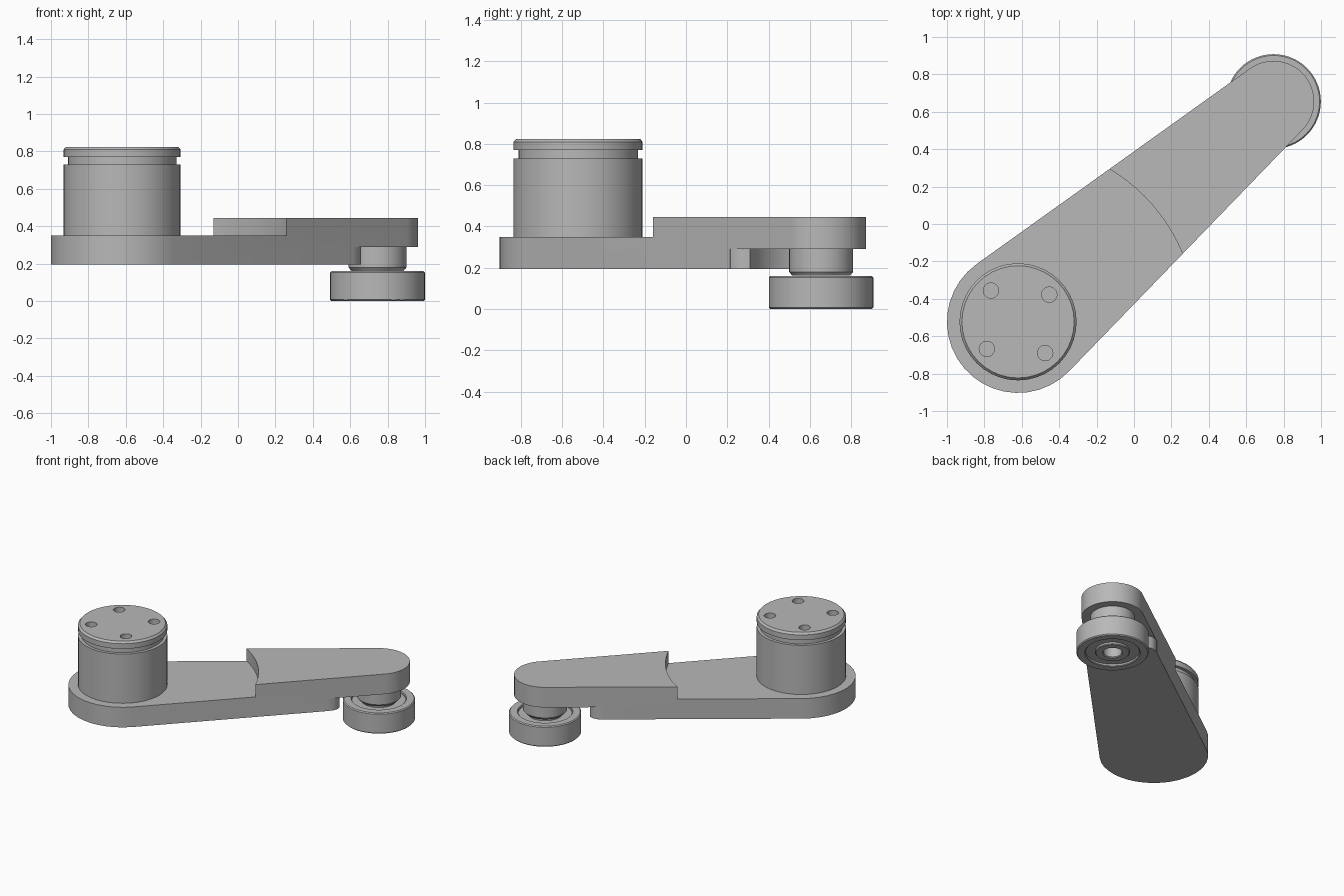
import bpy, bmesh, math
from mathutils import Vector, Matrix

cube = bpy.data.objects.get("Cube")
if cube:
    bpy.data.objects.remove(cube, do_unlink=True)

steel = bpy.data.materials.new("grey_steel")
steel.use_nodes = True
GREY = (0.48, 0.48, 0.48, 1)
steel.diffuse_color = GREY
steel.node_tree.nodes["Principled BSDF"].inputs["Base Color"].default_value = GREY

BIG = Vector((-0.62, -0.523))
SMALL = Vector((0.746, 0.655))
AXIS = SMALL - BIG
ANGLE = math.atan2(AXIS.y, AXIS.x)
R_BIG, R_SMALL = 0.38, 0.217


def finish(name, bm):
    bmesh.ops.recalc_face_normals(bm, faces=bm.faces)
    mesh = bpy.data.meshes.new(name)
    bm.to_mesh(mesh)
    bm.free()
    mesh.materials.append(steel)
    obj = bpy.data.objects.new(name, mesh)
    bpy.context.collection.objects.link(obj)
    return obj


def smooth(obj):
    bpy.ops.object.select_all(action='DESELECT')
    obj.select_set(True)
    bpy.context.view_layer.objects.active = obj
    bpy.ops.object.shade_smooth_by_angle(angle=math.radians(30))


def arc(center, radius, start, end, steps):
    """Points along a circular arc."""
    return [Vector(center) + radius * Vector((math.cos(a), math.sin(a)))
            for a in (start + (end - start) * i / steps for i in range(steps + 1))]


def prism(name, points, z0, z1):
    """Extrude a flat outline between two heights."""
    bm = bmesh.new()
    face = bm.faces.new([bm.verts.new((p.x, p.y, z0)) for p in points])
    result = bmesh.ops.extrude_face_region(bm, geom=[face])
    top = [v for v in result["geom"] if isinstance(v, bmesh.types.BMVert)]
    bmesh.ops.translate(bm, verts=top, vec=(0, 0, z1 - z0))
    return finish(name, bm)


def lathe(name, profile, center, segments):
    """Spin a (radius, height) profile about a vertical axis."""
    bm = bmesh.new()
    verts = [bm.verts.new((r, 0, z)) for r, z in profile]
    edges = [bm.edges.new(pair) for pair in zip(verts, verts[1:])]
    bmesh.ops.spin(bm, geom=verts + edges, cent=(0, 0, 0), axis=(0, 0, 1),
                   angle=math.tau, steps=segments)
    bmesh.ops.remove_doubles(bm, verts=bm.verts, dist=0.0001)
    bmesh.ops.translate(bm, verts=bm.verts, vec=(center.x, center.y, 0))
    return finish(name, bm)


def cut(obj, cutters):
    """Subtract each cutter, then discard it."""
    bpy.context.view_layer.objects.active = obj
    for cutter in cutters:
        mod = obj.modifiers.new("cut", 'BOOLEAN')
        mod.operation, mod.solver, mod.object = 'DIFFERENCE', 'EXACT', cutter
        bpy.ops.object.modifier_apply(modifier=mod.name)
        bpy.data.objects.remove(cutter, do_unlink=True)


# Tapered arm: two round ends joined by tangent sides
lean = math.acos((R_BIG - R_SMALL) / AXIS.length)
outline = (arc(BIG, R_BIG, ANGLE + lean, ANGLE + math.tau - lean, 20)
           + arc(SMALL, R_SMALL, ANGLE - lean, ANGLE + lean, 32))
arm = prism("arm", outline, 0.195, 0.445)

# Curved step on top, and scooped clearance with rounded tips under the small end
step = prism("step_cutter", arc(BIG, 0.952, 0, math.tau, 96)[:-1], 0.35, 0.6)
tip = [Vector(p) for p in ((0.4, 0.4), (-0.382, 0.4), (-0.382, 0.251),
                           (-0.345, 0.245), (-0.315, 0.228))]
mirrored = [Vector((p.x, -p.y)) for p in reversed(tip)]
scoop = tip + arc((0, 0), 0.358, math.radians(146), math.radians(214), 20) + mirrored
turn = Matrix.Rotation(ANGLE, 2)
notch = prism("notch_cutter", [SMALL + turn @ p for p in scoop], 0.1, 0.29)
cut(arm, [step, notch])

# Drum with retaining groove and chamfered cap
drum = lathe("drum", [(0, 0.34), (0.313, 0.34), (0.313, 0.73), (0.29, 0.73),
                      (0.29, 0.77), (0.313, 0.77), (0.313, 0.81),
                      (0.3, 0.825), (0, 0.825)], BIG, 40)
holes = []
for i in range(4):
    a = math.radians(41 + 90 * i)
    spot = BIG + 0.221 * Vector((math.cos(a), math.sin(a)))
    holes.append(prism("hole_cutter", arc(spot, 0.041, 0, math.tau, 24)[:-1], 0.73, 0.9))
cut(drum, holes)

# Post under the small end
post = lathe("post", [(0, 0.3), (0.155, 0.3), (0.155, 0.18), (0.14, 0.162),
                      (0.065, 0.162), (0.065, 0.2), (0, 0.2)], SMALL, 48)

# Bearing: outer race, recessed shield and inner race, the same above and below
TOP = 0.16
half = [(0.065, 0.006), (0.071, 0), (0.115, 0), (0.12, 0.005), (0.12, 0.018),
        (0.19, 0.018), (0.19, 0.005), (0.195, 0), (0.246, 0), (0.253, 0.007)]
ring = half + [(r, TOP - z) for r, z in reversed(half)]
bearing = lathe("bearing", ring + ring[:1], SMALL, 64)

for obj in (arm, drum, post, bearing):
    smooth(obj)
